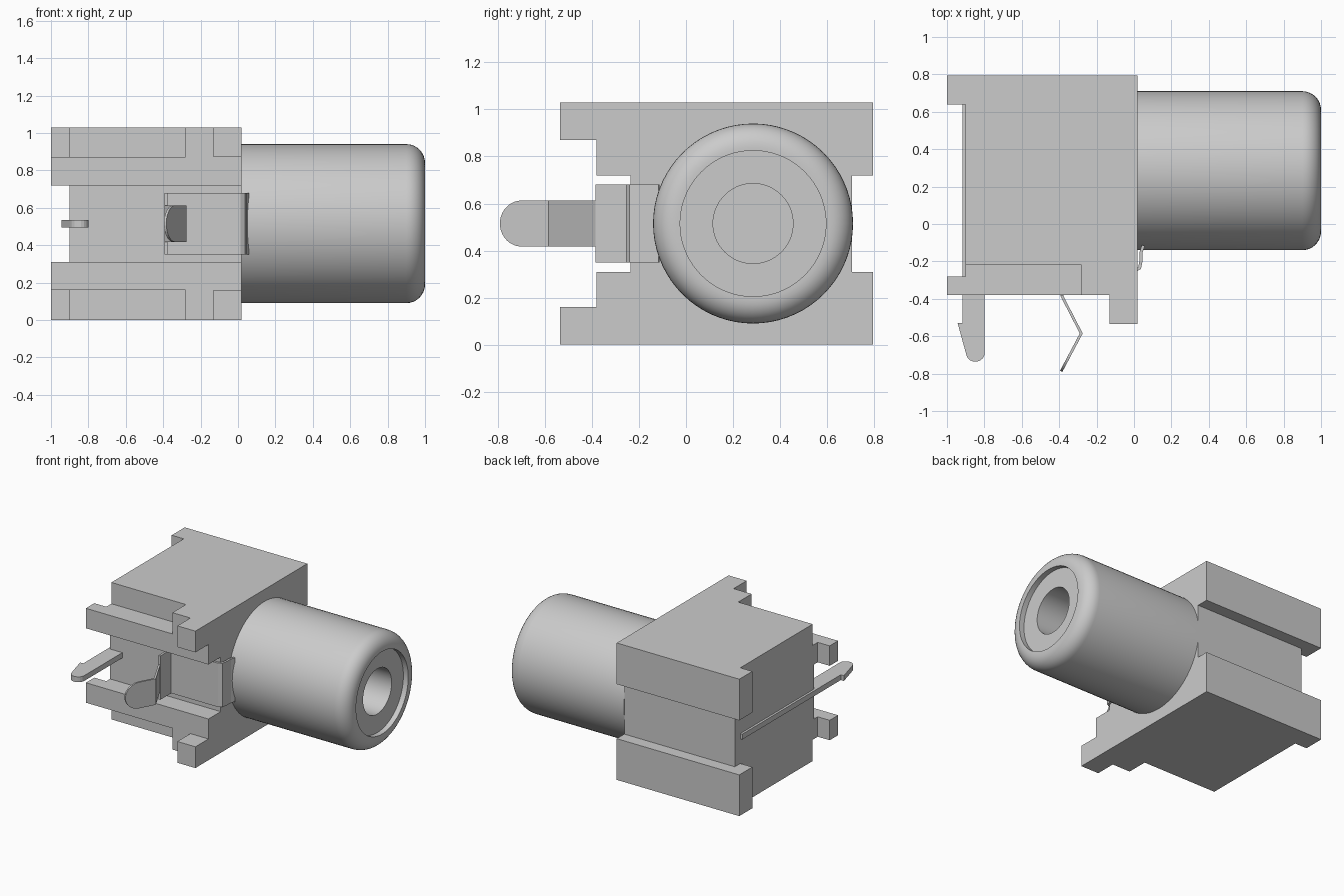
import bpy, bmesh, math

cube = bpy.data.objects.get("Cube")
if cube:
    bpy.data.objects.remove(cube, do_unlink=True)

grey = bpy.data.materials.new("light_grey")
grey.use_nodes = True
colour = (0.6, 0.6, 0.6, 1)
grey.diffuse_color = colour
grey.node_tree.nodes["Principled BSDF"].inputs["Base Color"].default_value = colour


def finish(name, bm):
    bmesh.ops.recalc_face_normals(bm, faces=bm.faces[:])
    mesh = bpy.data.meshes.new(name)
    bm.to_mesh(mesh)
    bm.free()
    mesh.materials.append(grey)
    ob = bpy.data.objects.new(name, mesh)
    bpy.context.collection.objects.link(ob)
    return ob


def activate(ob):
    bpy.ops.object.select_all(action="DESELECT")
    ob.select_set(True)
    bpy.context.view_layer.objects.active = ob


def slab(name, outline, z0, z1):
    """Extrude an outline in x, y between two heights."""
    bm = bmesh.new()
    face = bm.faces.new([bm.verts.new((x, y, z0)) for x, y in outline])
    top = bmesh.ops.extrude_face_region(bm, geom=[face])["geom"]
    bmesh.ops.translate(bm, vec=(0, 0, z1 - z0),
                        verts=[v for v in top if isinstance(v, bmesh.types.BMVert)])
    return finish(name, bm)


def ribbon(name, path, z, thickness):
    """Bent sheet metal along x, y points, each with a half width."""
    bm = bmesh.new()
    rows = [[bm.verts.new((x, y, z + s * w)) for s in (-1, 1)] for x, y, w in path]
    for a, b in zip(rows, rows[1:]):
        bm.faces.new((a[0], b[0], b[1], a[1]))
    ob = finish(name, bm)
    mod = ob.modifiers.new("thickness", "SOLIDIFY")
    mod.thickness, mod.offset, mod.use_even_offset = thickness, 0, True
    return ob


MID = 0.515
RIGHT, BACK = 0.02, 0.795

# Housing: a core, two rail layers and two outer layers with feet
flange = [(RIGHT, BACK), (-1, BACK), (-1, 0.64), (-0.9, 0.64)]
rail = flange + [(-0.9, -0.28), (-1, -0.28), (-1, -0.38), (RIGHT, -0.38)]
outer = flange + [(-0.9, -0.22), (-0.28, -0.22), (-0.28, -0.38),
                  (-0.13, -0.38), (-0.13, -0.535), (RIGHT, -0.535)]
core = [(RIGHT, 0.705), (-0.9, 0.705), (-0.9, -0.235), (RIGHT, -0.235)]
housing = slab("housing", core, 0.31, 0.72)
layers = [slab("lower_rail", rail, 0.16, 0.31), slab("upper_rail", rail, 0.72, 0.87),
          slab("lower_foot", outer, 0, 0.16), slab("upper_foot", outer, 0.87, 1.03)]
for part in layers:
    mod = housing.modifiers.new(part.name, "BOOLEAN")
    mod.operation, mod.solver, mod.object = "UNION", "EXACT", part
    activate(housing)
    bpy.ops.object.modifier_apply(modifier=mod.name)
    bpy.data.objects.remove(part, do_unlink=True)

# Barrel: rounded sleeve with a recessed face and a blind socket, turned about x
R, FILLET = 0.425, 0.1
profile = [(RIGHT, 0), (RIGHT, R)]
for i in range(9):
    a = math.radians(90 - i * 11.25)
    profile.append((0.9 + FILLET * math.cos(a), R - FILLET + FILLET * math.sin(a)))
profile += [(1, 0.31), (0.96, 0.31), (0.96, 0.17), (0.3, 0.17), (0.3, 0)]
bm = bmesh.new()
verts = [bm.verts.new((x, 0.285, MID + r)) for x, r in profile]
edges = [bm.edges.new(pair) for pair in zip(verts, verts[1:])]
bmesh.ops.spin(bm, geom=verts + edges, cent=(0, 0.285, MID), axis=(1, 0, 0),
               angle=math.tau, steps=72, use_merge=True)
bmesh.ops.remove_doubles(bm, verts=bm.verts[:], dist=0.0005)
barrel = finish("barrel", bm)
activate(barrel)
bpy.ops.object.shade_smooth_by_angle(angle=math.radians(30))

# Ground clip: plate across the front, lipped beside the barrel
ribbon("ground_clip", [(-0.385, -0.385, 0.165), (-0.385, -0.247, 0.165),
                       (0.01, -0.247, 0.165), (0.03, -0.235, 0.165),
                       (0.037, -0.2, 0.165), (0.038, -0.15, 0.165),
                       (0.05, -0.115, 0.165)], MID, 0.016)

# Bent leg of the clip with a rounded tip
leg = [(-0.388, -0.38, 0.098), (-0.282, -0.585, 0.098)]
for i in range(9):
    a = math.radians(i * 10.5)
    y = -0.695 - 0.093 * math.sin(a)
    leg.append((-0.282 + (y + 0.585) * 0.53, y, 0.098 * math.cos(a)))
ribbon("clip_leg", leg, MID, 0.014)

# Centre pin: strip along the left wall ending in a barbed, rounded leg
pin = [(-0.89, 0.64), (-0.917, 0.64), (-0.917, -0.53), (-0.943, -0.53)]
for i in range(9):
    a = math.radians(197 + i * 20.4)
    pin.append((-0.848 + 0.05 * math.cos(a), -0.687 + 0.05 * math.sin(a)))
pin += [(-0.798, -0.2), (-0.89, -0.2)]
slab("centre_pin", pin, 0.495, 0.535)
